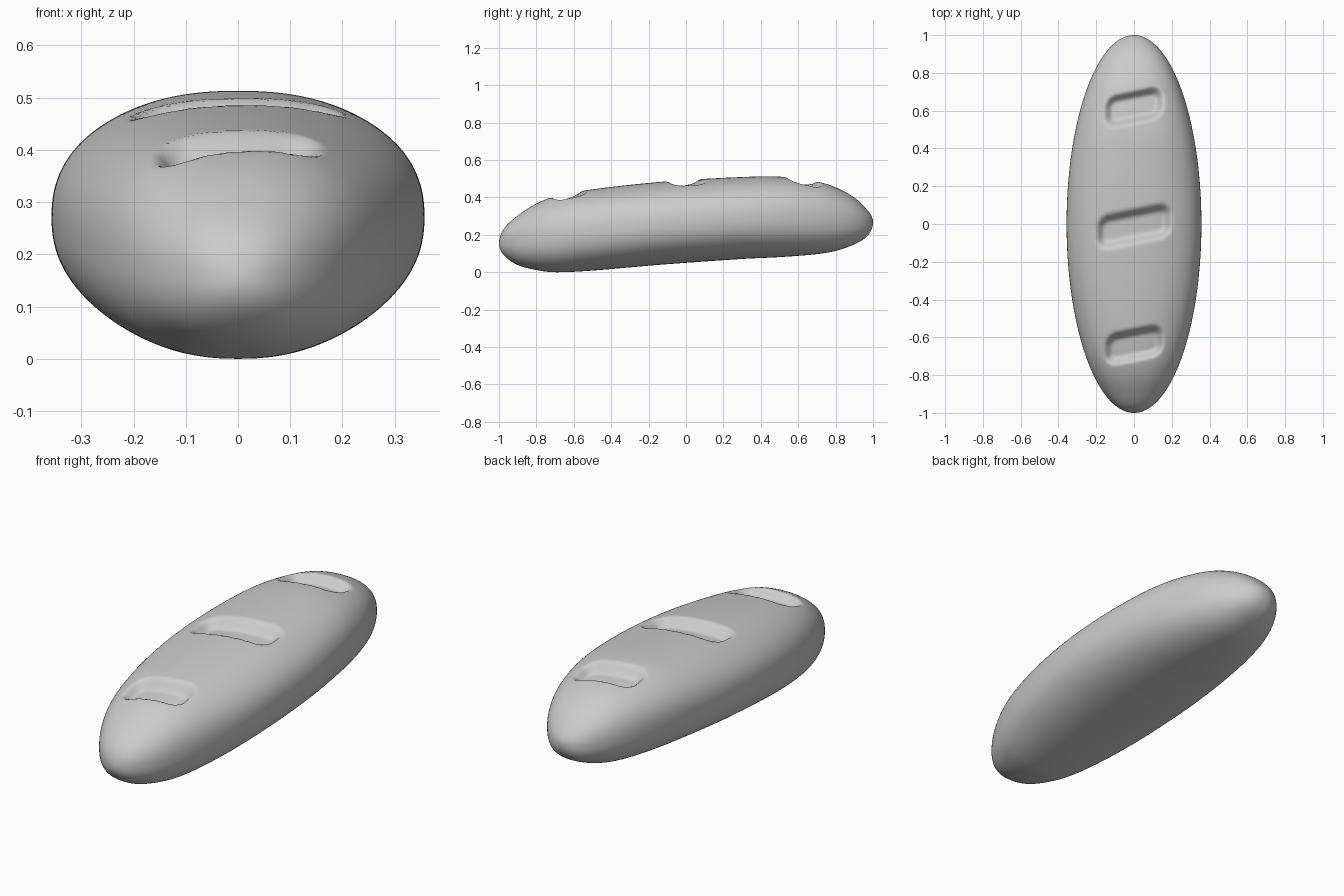
import bpy, bmesh, math

cube = bpy.data.objects.get("Cube")
if cube:
    bpy.data.objects.remove(cube, do_unlink=True)

# Long profile of the loaf: (y, top height, bottom height)
PROFILE = [(-1, .155, .155), (-.97, .24, .09), (-.9, .305, .042), (-.8, .37, .015),
           (-.7, .41, .003), (-.5, .446, .012), (-.1, .489, .046), (.3, .512, .074),
           (.5, .514, .084), (.7, .488, .1), (.8, .457, .117), (.9, .402, .152),
           (.97, .335, .197), (1, .27, .27)]
HALF_WIDTH = 0.357
ROUNDNESS = 2.3
# Slanted scores on the crust: (centre y, half length, half breadth)
SCORES = [(-.64, .165, .095), (-.013, .207, .1), (.618, .165, .095)]
SLANT, DEPTH, WALL, CORNER = .2, .05, .055, .075

KNOTS = [math.asin(p[0]) for p in PROFILE]


def height(t, k):
    """Smooth interpolation of profile column k at latitude t."""
    last = len(KNOTS) - 1
    i = max(j for j in range(last) if j == 0 or KNOTS[j] <= t)

    def slope(j):
        a, b = max(j - 1, 0), min(j + 1, last)
        return (PROFILE[b][k] - PROFILE[a][k]) / (KNOTS[b] - KNOTS[a])

    d = KNOTS[i + 1] - KNOTS[i]
    s = (t - KNOTS[i]) / d
    p, q = PROFILE[i][k], PROFILE[i + 1][k]
    return ((1 + 2 * s) * (1 - s) ** 2 * p + s * (1 - s) ** 2 * d * slope(i)
            + s * s * (3 - 2 * s) * q + s * s * (s - 1) * d * slope(i + 1))


def score_depth(x, y):
    """Depth of the rounded, slanted scores at a point seen from above."""
    depth = 0
    for cy, a, b in SCORES:
        u = abs(x) - a + CORNER
        v = abs(y - cy - SLANT * x) - b + CORNER
        dist = math.hypot(max(u, 0), max(v, 0)) + min(max(u, v), 0) - CORNER
        s = min(max(-dist / WALL, 0), 1)
        depth += DEPTH * s * s * (3 - 2 * s)
    return depth


def rounded(c):
    return math.copysign(abs(c) ** (2 / ROUNDNESS), c)


# Loaf: a sphere lying along y, reshaped to the profile and pressed with scores
bm = bmesh.new()
bmesh.ops.create_uvsphere(bm, u_segments=144, v_segments=240, radius=1)
for vert in bm.verts:
    up, side, y = vert.co
    y = min(max(y, -1), 1)
    t = math.asin(y)
    ring = math.hypot(up, side)
    angle = math.atan2(up, side)
    top, bottom = height(t, 1), height(t, 2)
    x = HALF_WIDTH * ring * rounded(math.cos(angle))
    z = (top + bottom) / 2 + (top - bottom) / 2 * rounded(math.sin(angle))
    if up > 0:
        z -= score_depth(x, y)
    vert.co = (x, y, z)
low = min(v.co.z for v in bm.verts)
bmesh.ops.translate(bm, verts=bm.verts, vec=(0, 0, -low))

mesh = bpy.data.meshes.new("bread_loaf")
bm.to_mesh(mesh)
bm.free()
loaf = bpy.data.objects.new("bread_loaf", mesh)
bpy.context.collection.objects.link(loaf)

# Plain grey crust
crust = bpy.data.materials.new("grey_crust")
crust.use_nodes = True
crust.diffuse_color = (.6, .6, .6, 1)
for node in crust.node_tree.nodes:
    if node.type == 'BSDF_PRINCIPLED':
        node.inputs["Base Color"].default_value = (.6, .6, .6, 1)
mesh.materials.append(crust)
mesh.polygons.foreach_set("use_smooth", [True] * len(mesh.polygons))
